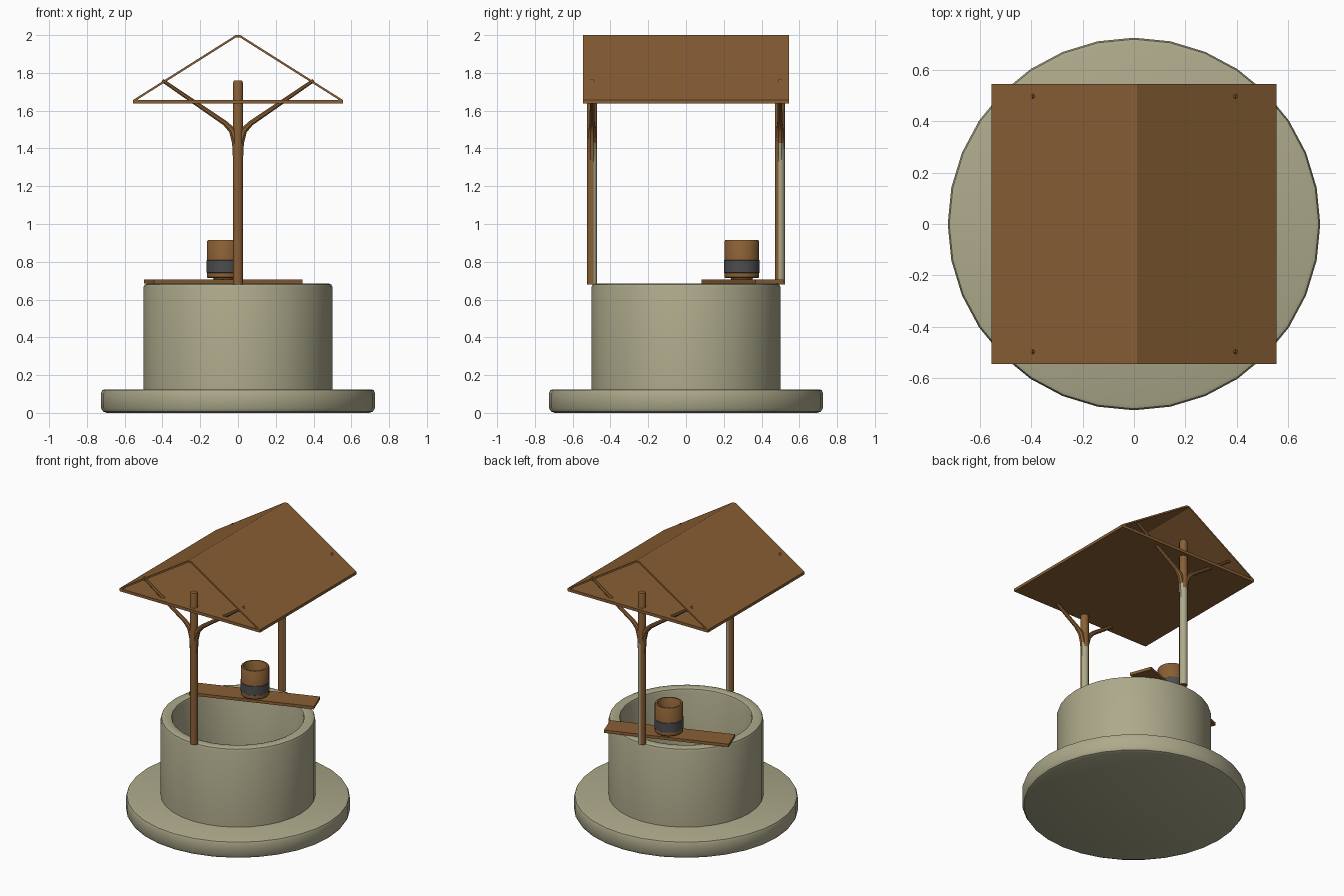
import bpy, bmesh, math
from mathutils import Vector, Matrix

if "Cube" in bpy.data.objects:
    bpy.data.objects.remove(bpy.data.objects["Cube"])


def material(name, rgb):
    m = bpy.data.materials.new(name)
    m.diffuse_color = (*rgb, 1)
    m.use_nodes = True
    m.node_tree.nodes["Principled BSDF"].inputs["Base Color"].default_value = m.diffuse_color
    return m


STONE = material("stone", (0.42, 0.40, 0.26))
WOOD = material("wood", (0.25, 0.115, 0.035))
IRON = material("iron", (0.075, 0.075, 0.08))


def finish(name, bm, mats, smooth=True):
    bmesh.ops.recalc_face_normals(bm, faces=bm.faces)
    me = bpy.data.meshes.new(name)
    bm.to_mesh(me)
    bm.free()
    ob = bpy.data.objects.new(name, me)
    bpy.context.collection.objects.link(ob)
    for m in mats:
        me.materials.append(m)
    if smooth:
        bpy.ops.object.select_all(action='DESELECT')
        bpy.context.view_layer.objects.active = ob
        ob.select_set(True)
        bpy.ops.object.shade_smooth_by_angle(angle=math.radians(35))
    return ob


def lathe(name, profile, sides, mat, loc=(0, 0, 0)):
    """Revolve (radius, z) points around z; points with radius 0 close the shape."""
    bm = bmesh.new()
    vs = [bm.verts.new((r, 0, z)) for r, z in profile]
    es = [bm.edges.new(p) for p in zip(vs, vs[1:])]
    bmesh.ops.spin(bm, geom=vs + es, axis=(0, 0, 1), cent=(0, 0, 0), steps=sides,
                   angle=math.tau, use_duplicate=False)
    bmesh.ops.remove_doubles(bm, verts=bm.verts, dist=1e-5)
    bmesh.ops.translate(bm, verts=bm.verts, vec=loc)
    return finish(name, bm, [mat])


def tube(bm, path, sides=12):
    """Tapered capped tube through (x, z, radius) points in the y = 0 plane."""
    pts = [Vector((x, 0, z)) for x, z, r in path]
    rings = []
    for i, p in enumerate(pts):
        d = (pts[min(i + 1, len(pts) - 1)] - pts[max(i - 1, 0)]).normalized()
        u, v = Vector((0, 1, 0)), Vector((0, 1, 0)).cross(d)
        rings.append([bm.verts.new(p + path[i][2] * (u * math.cos(a) + v * math.sin(a)))
                      for a in (math.tau * (k + 0.5) / sides for k in range(sides))])
    for a, b in zip(rings, rings[1:]):
        for k in range(sides):
            j = (k + 1) % sides
            bm.faces.new((a[k], a[j], b[j], b[k]))
    bm.faces.new(rings[0])
    bm.faces.new(rings[-1])


# Stone foot and hollow well wall
lathe("base_slab", [(0, 0), (0.695, 0), (0.714, 0.007), (0.725, 0.025), (0.725, 0.105),
                    (0.719, 0.12), (0.705, 0.125), (0, 0.125)], 32, STONE)
lathe("well_wall", [(0.5, 0.12), (0.5, 0.665), (0.495, 0.679), (0.48, 0.685), (0.445, 0.685),
                    (0.43, 0.679), (0.425, 0.665), (0.425, 0.13), (0, 0.13)], 32, STONE)

# Forked posts, with a pale weathered strip on the back side
for name, y, direction, limit in (("front_post", -0.497, (0.6, 0.8, 0), 0.7),
                                  ("back_post", 0.497, (0.7, 0.7, 0), 0.3)):
    bm = bmesh.new()
    tube(bm, [(0, 0.68, 0.027), (0, 1.4, 0.027), (0, 1.745, 0.027), (0, 1.76, 0.022)])
    for s in (-1, 1):
        tube(bm, [(s * 0.006, 1.3, 0.02), (s * 0.012, 1.43, 0.021), (s * 0.03, 1.495, 0.02),
                  (s * 0.07, 1.535, 0.015), (s * 0.40, 1.76, 0.01)], 8)
    bmesh.ops.recalc_face_normals(bm, faces=bm.faces)
    for f in bm.faces:
        if f.calc_center_median().z < 1.38 and f.normal.dot(Vector(direction)) > limit:
            f.material_index = 1
    bmesh.ops.translate(bm, verts=bm.verts, vec=(0, y, 0))
    finish(name, bm, [WOOD, STONE])

# Roof: triangular tube, open at both gables
outer = [(-0.555, 1.637), (0.555, 1.637), (0.555, 1.657), (0.012, 2.0), (-0.012, 2.0), (-0.555, 1.657)]
inner = [(-0.53, 1.657), (0.53, 1.657), (0.53, 1.66), (0.01, 1.988), (-0.01, 1.988), (-0.53, 1.66)]
bm = bmesh.new()
loops = [[bm.verts.new((x, y, z)) for x, z in prof]
         for prof, y in ((outer, -0.545), (outer, 0.545), (inner, 0.545), (inner, -0.545))]
for a, b in zip(loops, loops[1:] + loops[:1]):
    for k in range(6):
        j = (k + 1) % 6
        bm.faces.new((a[k], a[j], b[j], b[k]))
finish("roof", bm, [WOOD], smooth=False)

# Plank laid across the rim
bm = bmesh.new()
bmesh.ops.create_cube(bm, size=1)
bmesh.ops.transform(bm, verts=bm.verts, matrix=Matrix.Translation((-0.078, 0.298, 0.695))
                    @ Matrix.Rotation(math.radians(20), 4, 'Z')
                    @ Matrix.Diagonal((0.836, 0.158, 0.02, 1)))
finish("plank", bm, [WOOD], smooth=False)

# Bucket and its band
B = (-0.072, 0.295, 0)
lathe("bucket", [(0, 0.705), (0.055, 0.705), (0.06, 0.714), (0.088, 0.714), (0.092, 0.719),
                 (0.092, 0.908), (0.088, 0.914), (0.077, 0.914), (0.073, 0.908),
                 (0.073, 0.735), (0, 0.735)], 32, WOOD, B)
lathe("bucket_band", [(0.09, 0.74), (0.095, 0.743), (0.095, 0.807), (0.09, 0.81)], 32, IRON, B)
